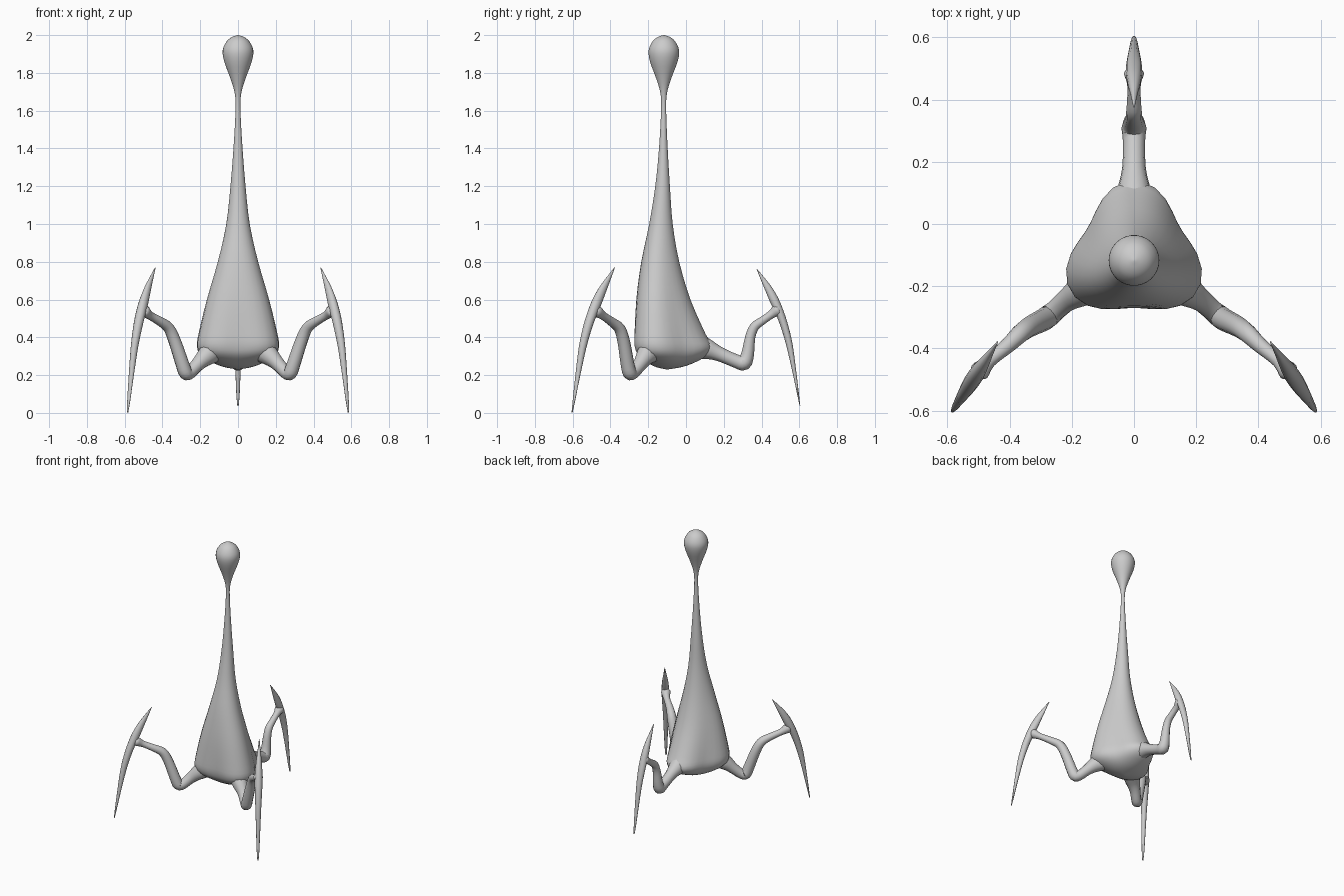
import bpy, bmesh
from math import sin, cos, pi, tau
from mathutils import Vector


def spline(rows, n):
    """Catmull-Rom through rows of numbers, n steps per span."""
    p = [rows[0]] + list(rows) + [rows[-1]]
    out = []
    for i in range(1, len(p) - 2):
        for s in range(n):
            t = s / n
            out.append([0.5 * (2*b + (c-a)*t + (2*a-5*b+4*c-d)*t*t + (3*b-a-3*c+d)*t**3)
                        for a, b, c, d in zip(p[i-1], p[i], p[i+1], p[i+2])])
    return out + [list(rows[-1])]


def loft(name, rings):
    bm = bmesh.new()
    vs = [[bm.verts.new(co) for co in r] for r in rings]
    n = len(vs[0])
    for a, b in zip(vs, vs[1:]):
        for i in range(n):
            j = (i + 1) % n
            bm.faces.new((a[i], a[j], b[j], b[i]))
    bm.faces.new(vs[0][::-1])
    bm.faces.new(vs[-1])
    bmesh.ops.recalc_face_normals(bm, faces=bm.faces)
    for f in bm.faces:
        f.smooth = True
    me = bpy.data.meshes.new(name)
    bm.to_mesh(me)
    bm.free()
    ob = bpy.data.objects.new(name, me)
    bpy.context.collection.objects.link(ob)
    return ob


def ellipse(c, a, b, n=12):
    return [c + a * cos(tau*i/n) + b * sin(tau*i/n) for i in range(n)]


def body_ring(row, n=30):
    z, w, front, back, k = row
    ry = (back - front) / 2
    cy = front + ry * (1 - k)
    pts = []
    for i in range(n):
        t = tau * i / n
        r = 1 - k * sin(3 * t)          # rounded triangle, corners towards legs
        pts.append((w * r * cos(t), cy + ry * r * sin(t), z))
    return pts


# Body, neck and bulb head: z, half width, front y, back y, triangularity
body = [
    (0.23, 0.004, -0.104, -0.096, 0), (0.243, 0.075, -0.16, -0.02, 0.03),
    (0.268, 0.135, -0.205, 0.05, 0.08), (0.305, 0.185, -0.248, 0.115, 0.14),
    (0.35, 0.203, -0.266, 0.14, 0.16), (0.42, 0.197, -0.27, 0.105, 0.14),
    (0.60, 0.16, -0.263, 0.025, 0.09), (0.80, 0.106, -0.237, -0.035, 0.05),
    (1.00, 0.062, -0.195, -0.07, 0.02), (1.20, 0.04, -0.163, -0.085, 0),
    (1.40, 0.024, -0.143, -0.097, 0), (1.60, 0.013, -0.132, -0.105, 0),
    (1.69, 0.017, -0.135, -0.101, 0), (1.77, 0.04, -0.158, -0.078, 0),
    (1.86, 0.073, -0.191, -0.044, 0), (1.92, 0.081, -0.198, -0.036, 0),
    (1.967, 0.06, -0.177, -0.057, 0), (1.99, 0.032, -0.149, -0.085, 0),
    (2.00, 0.002, -0.119, -0.115, 0)]
loft("body_and_head", [body_ring(r) for r in spline(body, 3)])

# Claw outline in the leg plane: outer d, z, inner d, z, half thickness
claw = [
    (0.376, 0.762, 0.374, 0.76, 0.002), (0.42, 0.71, 0.402, 0.69, 0.010),
    (0.458, 0.66, 0.425, 0.635, 0.018), (0.492, 0.60, 0.448, 0.58, 0.024),
    (0.52, 0.53, 0.472, 0.53, 0.026), (0.542, 0.46, 0.498, 0.465, 0.024),
    (0.565, 0.36, 0.53, 0.36, 0.019), (0.586, 0.20, 0.567, 0.20, 0.013),
    (0.598, 0.10, 0.588, 0.10, 0.009), (0.605, 0.04, 0.601, 0.04, 0.004)]

# Limb paths: x, y, z, radius (root flares into the body)
back_path = [
    (0, 0.03, 0.36, 0.085), (0, 0.11, 0.338, 0.055), (0, 0.18, 0.31, 0.038),
    (0, 0.27, 0.272, 0.036), (0, 0.307, 0.265, 0.04), (0, 0.326, 0.31, 0.034),
    (0, 0.34, 0.40, 0.027), (0, 0.362, 0.455, 0.025), (0, 0.40, 0.485, 0.022),
    (0, 0.45, 0.52, 0.022), (0, 0.485, 0.545, 0.032), (0, 0.50, 0.55, 0.012)]
front_path = [
    (0.12, -0.18, 0.34, 0.075), (0.175, -0.218, 0.295, 0.05), (0.215, -0.245, 0.255, 0.037),
    (0.255, -0.28, 0.213, 0.034), (0.277, -0.298, 0.212, 0.037), (0.295, -0.31, 0.26, 0.036),
    (0.335, -0.33, 0.38, 0.033), (0.365, -0.352, 0.447, 0.03), (0.405, -0.39, 0.48, 0.025),
    (0.465, -0.44, 0.515, 0.022), (0.497, -0.475, 0.54, 0.032), (0.508, -0.49, 0.545, 0.012)]


def leg(name, path, top, tip):
    """Limb tube plus claw running from point top down to point tip."""
    top, tip = Vector(top), Vector(tip)
    flat = Vector((tip.x - top.x, tip.y - top.y, 0))
    side = flat.normalized().cross(Vector((0, 0, 1)))
    rows = spline(path, 3)
    pts = [Vector(r[:3]) for r in rows]
    rings = []
    for i, r in enumerate(rows):
        tan = (pts[min(i+1, len(pts)-1)] - pts[max(i-1, 0)]).normalized()
        up = tan.cross(side).normalized()
        rings.append(ellipse(pts[i], up * r[3], tan.cross(up) * min(r[3], 0.055)))
    loft(name + "_limb", rings)

    def place(d, z):
        p = top + flat * ((d - 0.375) / 0.23)
        p.z = tip.z + (top.z - tip.z) * (z - 0.04) / 0.72
        return p
    rings = []
    for od, oz, idd, iz, t in spline(claw, 3):
        o, i = place(od, oz), place(idd, iz)
        rings.append(ellipse((o + i) / 2, (o - i) / 2, side * t))
    loft(name + "_claw", rings)


leg("back_leg", back_path, (0, 0.375, 0.76), (0, 0.605, 0.04))
for s, label in ((1, "right"), (-1, "left")):
    leg("front_" + label + "_leg", [(s*x, y, z, r) for x, y, z, r in front_path],
        (s*0.438, -0.378, 0.768), (s*0.586, -0.605, 0.002))
